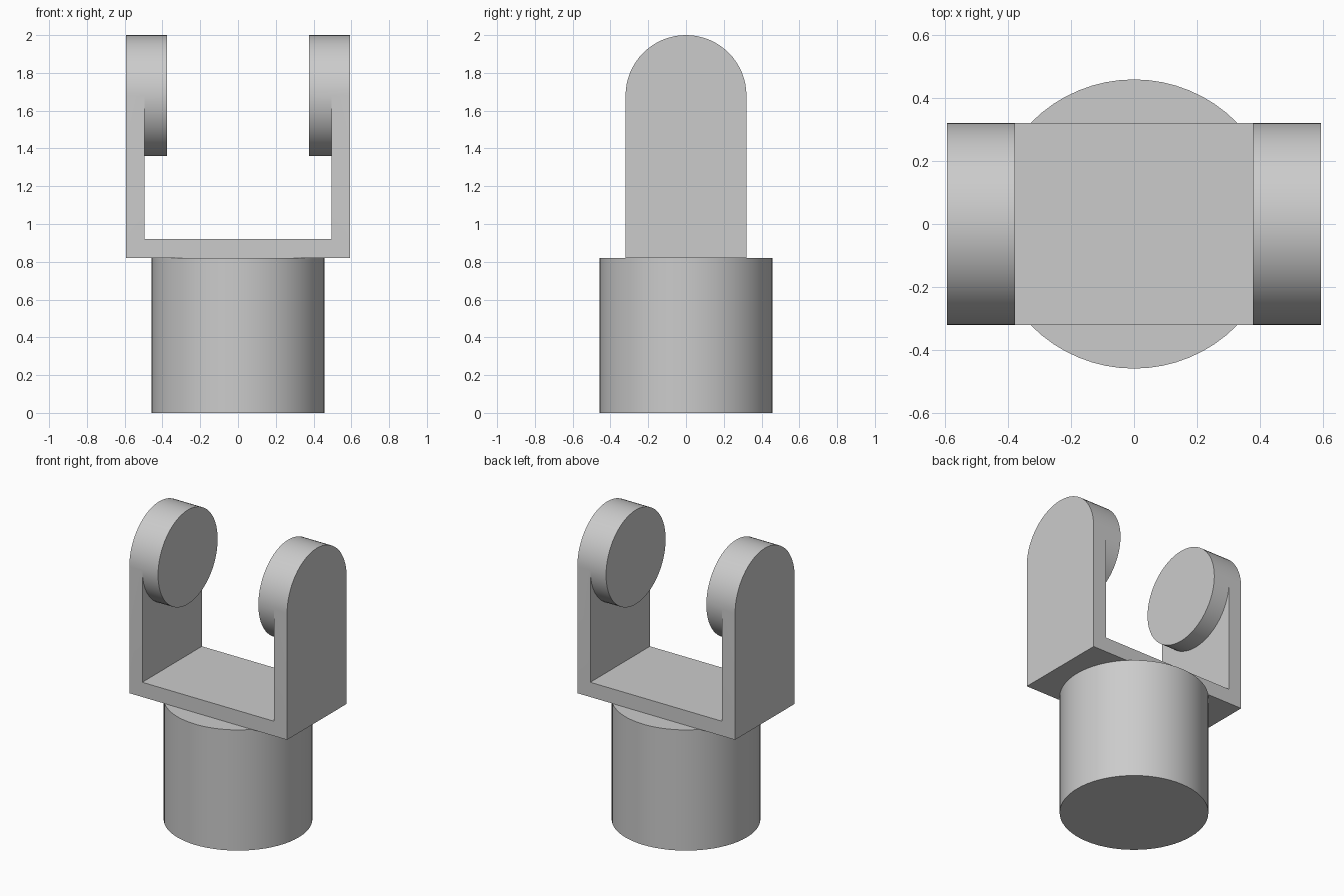
import bpy, bmesh, math
from mathutils import Matrix

cube = bpy.data.objects.get("Cube")
if cube:
    bpy.data.objects.remove(cube, do_unlink=True)

# Dimensions
HALF_W, INNER, BOSS_IN = 0.593, 0.495, 0.377   # arm outside, arm inside, boss face
R, PIVOT_Z = 0.32, 1.68                        # eye radius and height
POST_R, DECK_Z, DECK_TOP = 0.458, 0.82, 0.92

grey = bpy.data.materials.new("plain_grey")
grey.use_nodes = True
colour = (0.6, 0.6, 0.6, 1)
grey.diffuse_color = colour
grey.node_tree.nodes["Principled BSDF"].inputs["Base Color"].default_value = colour


def make(name, bm):
    bmesh.ops.recalc_face_normals(bm, faces=bm.faces)
    mesh = bpy.data.meshes.new(name)
    bm.to_mesh(mesh)
    bm.free()
    mesh.materials.append(grey)
    obj = bpy.data.objects.new(name, mesh)
    bpy.context.collection.objects.link(obj)
    return obj


def smooth(obj):
    bpy.ops.object.select_all(action='DESELECT')
    obj.select_set(True)
    bpy.context.view_layer.objects.active = obj
    bpy.ops.object.shade_smooth_by_angle(angle=math.radians(30))


def add_cylinder(bm, radius, depth, matrix):
    bmesh.ops.create_cone(bm, cap_ends=True, segments=64, radius1=radius,
                          radius2=radius, depth=depth, matrix=matrix)


# Round post
bm = bmesh.new()
add_cylinder(bm, POST_R, DECK_Z, Matrix.Translation((0, 0, DECK_Z / 2)))
smooth(make("post", bm))

# U-shaped fork, extruded front to back
bm = bmesh.new()
half = [(HALF_W, DECK_Z), (HALF_W, PIVOT_Z), (INNER, PIVOT_Z), (INNER, DECK_TOP)]
outline = half + [(-x, z) for x, z in reversed(half)]
face = bm.faces.new([bm.verts.new((x, -R, z)) for x, z in outline])
new = bmesh.ops.extrude_face_region(bm, geom=[face])["geom"]
bmesh.ops.translate(bm, vec=(0, 2 * R, 0),
                    verts=[v for v in new if isinstance(v, bmesh.types.BMVert)])
fork = make("fork", bm)

# Round eyes that cap the arms and stand proud on their inner sides
bm = bmesh.new()
for side in (-1, 1):
    place = Matrix.Translation((side * (HALF_W + BOSS_IN) / 2, 0, PIVOT_Z))
    add_cylinder(bm, R, HALF_W - BOSS_IN, place @ Matrix.Rotation(math.pi / 2, 4, 'Y'))
eyes = make("eye_helper", bm)
eyes.hide_render = True

# Fuse the eyes into the fork and clean up coplanar seams
bpy.context.view_layer.objects.active = fork
mod = fork.modifiers.new("fuse", 'BOOLEAN')
mod.operation, mod.solver, mod.object = 'UNION', 'EXACT', eyes
bpy.ops.object.modifier_apply(modifier=mod.name)
bpy.data.objects.remove(eyes, do_unlink=True)

bm = bmesh.new()
bm.from_mesh(fork.data)
bmesh.ops.remove_doubles(bm, verts=bm.verts, dist=0.0005)
bmesh.ops.dissolve_limit(bm, angle_limit=math.radians(1), verts=bm.verts, edges=bm.edges)
bm.to_mesh(fork.data)
bm.free()
smooth(fork)
